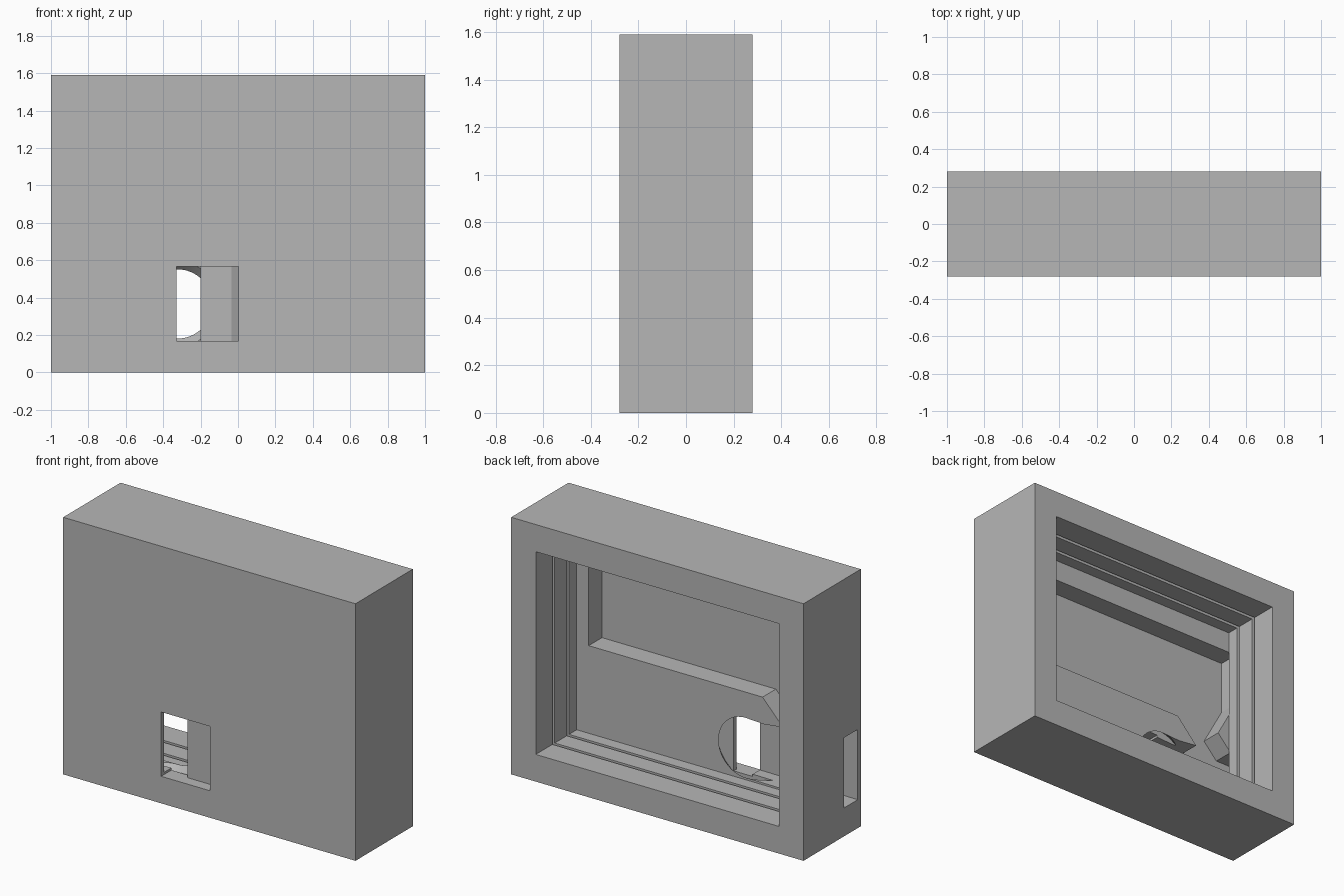
import bpy
import bmesh
from math import radians
from mathutils import Matrix, Vector

if "Cube" in bpy.data.objects:
    bpy.data.objects.remove(bpy.data.objects["Cube"])

WIDTH, DEPTH, HEIGHT = 2.0, 0.56, 1.59
BORDER = 0.168          # frame width around the rear window
PANEL_Y = -0.12         # rear face of the inner panel
PLATE_Y = -0.25         # inner face of the thin front plate

gray = bpy.data.materials.new("plain_gray")
gray.use_nodes = True
gray.diffuse_color = (0.47, 0.47, 0.47, 1)
gray.node_tree.nodes["Principled BSDF"].inputs["Base Color"].default_value = gray.diffuse_color


def make_object(name, bm):
    bmesh.ops.recalc_face_normals(bm, faces=bm.faces)
    mesh = bpy.data.meshes.new(name)
    bm.to_mesh(mesh)
    bm.free()
    mesh.materials.append(gray)
    obj = bpy.data.objects.new(name, mesh)
    bpy.context.collection.objects.link(obj)
    return obj


def box(name, low, high):
    low, high = Vector(low), Vector(high)
    bm = bmesh.new()
    bmesh.ops.create_cube(bm, size=1)
    for v in bm.verts:
        v.co = (low + high) / 2 + v.co * (high - low)
    return make_object(name, bm)


def prism(name, points, direction):
    bm = bmesh.new()
    face = bm.faces.new([bm.verts.new(p) for p in points])
    extruded = bmesh.ops.extrude_face_region(bm, geom=[face])["geom"]
    bmesh.ops.translate(bm, vec=direction,
                        verts=[g for g in extruded if isinstance(g, bmesh.types.BMVert)])
    return make_object(name, bm)


def window_box(name, grow, y0, y1):
    edge = BORDER - grow
    return box(name, (edge - WIDTH / 2, y0, edge), (WIDTH / 2 - edge, y1, HEIGHT - edge))


# Solid cabinet body
cabinet = box("cabinet", (-WIDTH / 2, -DEPTH / 2, 0), (WIDTH / 2, DEPTH / 2, HEIGHT))

# Rear window cavity and the two pane grooves around it
cutters = [window_box("window_cutter", 0, PANEL_Y, 0.4)]
for y in (0.095, -0.045):
    cutters.append(window_box("groove_cutter", 0.03, y, y + 0.022))

# Upper tray with a funnel into the lower channel, open to the side
tray = [(0.75, 0.71), (0.75, 1.29), (-0.885, 1.29), (-0.885, 0.957),
        (-0.75, 0.71), (-0.845, 0.61), (-1.1, 0.61), (-1.1, 0.175),
        (-0.32, 0.181), (-0.32, 0.551), (-0.45, 0.545), (-0.58, 0.56), (-0.44, 0.71)]
cutters.append(prism("tray_cutter", [(x, PLATE_Y, z) for x, z in tray],
                     (0, PANEL_Y + 0.002 - PLATE_Y, 0)))

# Flared round end of the lower channel
bm = bmesh.new()
bmesh.ops.create_cone(
    bm, cap_ends=True, segments=64, radius1=0.235, radius2=0.177, depth=0.07,
    matrix=Matrix.Translation((-0.324, -0.145, 0.366)) @ Matrix.Rotation(radians(-90), 4, "X"))
cutters.append(make_object("round_cutter", bm))

# Front opening, with a shallow stepped recess beside the through part
opening = [(-0.33, -0.3), (0.003, -0.3), (0.003, -0.19), (-0.035, -0.21),
           (-0.2, -0.21), (-0.2, -0.17), (-0.33, -0.17)]
cutters.append(prism("opening_cutter", [(x, y, 0.167) for x, y in opening], (0, 0, 0.398)))

# Carve the body, then drop the cutters
bpy.context.view_layer.objects.active = cabinet
cabinet.select_set(True)
for cutter in cutters:
    cutter.hide_render = True
    mod = cabinet.modifiers.new(cutter.name, "BOOLEAN")
    mod.operation = "DIFFERENCE"
    mod.solver = "EXACT"
    mod.object = cutter
    bpy.ops.object.modifier_apply(modifier=mod.name)
for cutter in cutters:
    bpy.data.objects.remove(cutter)

bpy.ops.object.shade_smooth_by_angle(angle=radians(20))
